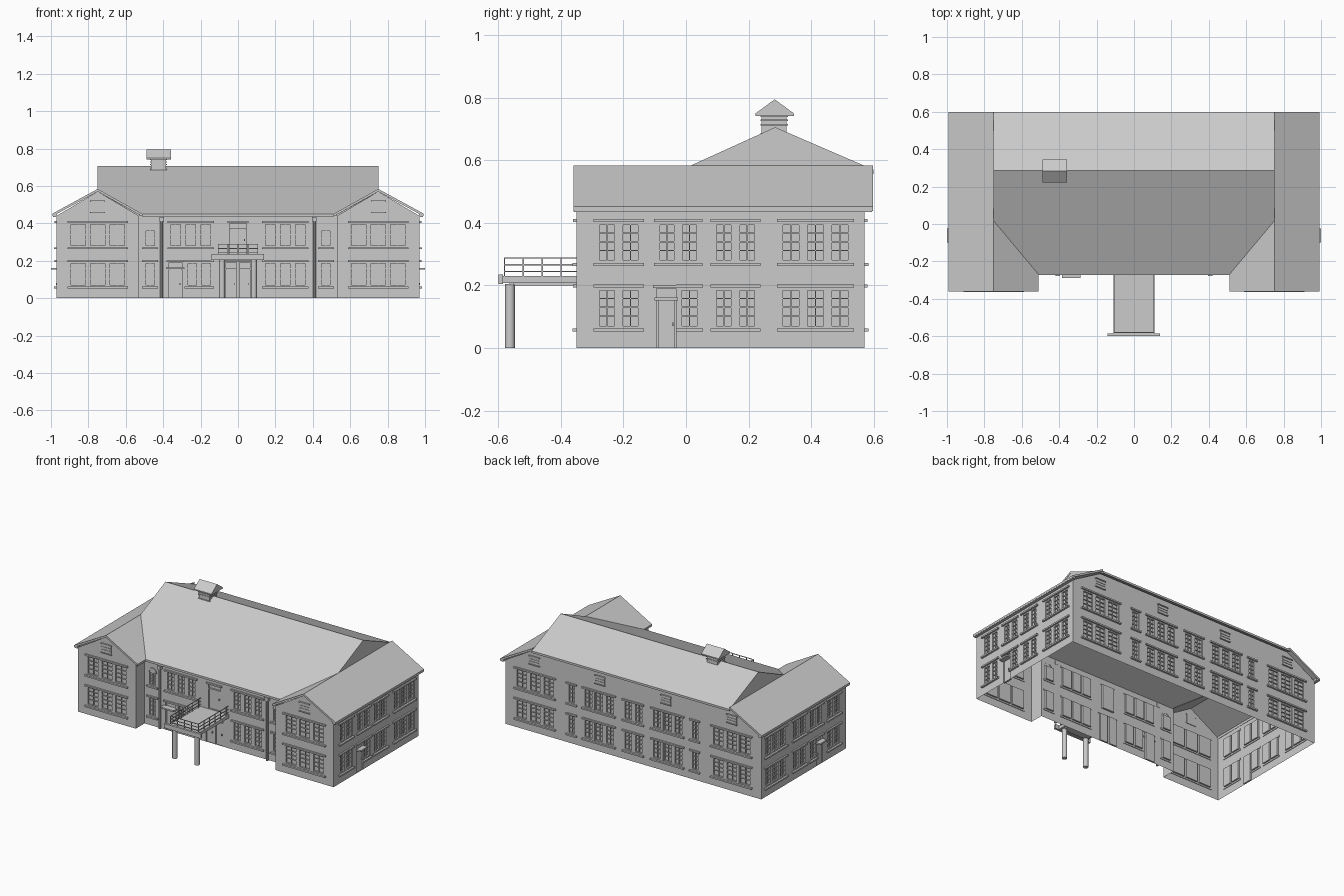
import bpy, bmesh, math
from mathutils import Vector as V

if "Cube" in bpy.data.objects:
    bpy.data.objects.remove(bpy.data.objects["Cube"])

grey = bpy.data.materials.new("plain grey")
grey.diffuse_color = (0.6, 0.6, 0.6, 1)
grey.use_nodes = True
grey.node_tree.nodes["Principled BSDF"].inputs["Base Color"].default_value = grey.diffuse_color


def finish(bm, name, recalc=True):
    if recalc:
        bmesh.ops.recalc_face_normals(bm, faces=bm.faces)
    me = bpy.data.meshes.new(name)
    bm.to_mesh(me)
    bm.free()
    me.materials.append(grey)
    ob = bpy.data.objects.new(name, me)
    bpy.context.collection.objects.link(ob)
    return ob


def prism(bm, pts, vec):
    """Closed solid: polygon pts swept along vec."""
    a = [bm.verts.new(p) for p in pts]
    b = [bm.verts.new(V(p) + V(vec)) for p in pts]
    n = len(a)
    bm.faces.new(a)
    bm.faces.new(b[::-1])
    for i in range(n):
        bm.faces.new((a[i], b[i], b[(i + 1) % n], a[(i + 1) % n]))


def box(bm, x0, x1, y0, y1, z0, z1):
    prism(bm, [(x0, y0, z0), (x1, y0, z0), (x1, y1, z0), (x0, y1, z0)], (0, 0, z1 - z0))


def cyl(bm, x, y, z0, z1, r, n=16):
    prism(bm, [(x + r * math.cos(2 * math.pi * i / n), y + r * math.sin(2 * math.pi * i / n), z0)
               for i in range(n)], (0, 0, z1 - z0))


# A facade frame is (origin, along-wall direction, outward normal)
def at(F, u, z, d=0):
    return V(F[0]) + V(F[1]) * u + V(F[2]) * d + V((0, 0, z))


def plate(bm, F, u0, u1, z0, z1, d0, d1):
    prism(bm, [at(F, u0, z0, d0), at(F, u1, z0, d0), at(F, u1, z1, d0), at(F, u0, z1, d0)],
          V(F[2]) * (d1 - d0))


def sheet(bm, F, pts):
    f = bm.faces.new([bm.verts.new(at(F, *p)) for p in pts])
    f.normal_update()
    return f


REC = -0.012   # depth of window recess


def sash(bm, F, a, b, c, e):
    t = 0.007
    for u0, u1 in ((a, a + t), (b - t, b)):
        plate(bm, F, u0, u1, c, e, REC, -0.001)
    for z0, z1 in ((c, c + t), (e - t, e)):
        plate(bm, F, a, b, z0, z1, REC, -0.001)
    m = (a + b) / 2
    plate(bm, F, m - .002, m + .002, c, e, REC, -0.005)
    for k in (.3, .52, .74):
        z = c + (e - c) * k
        plate(bm, F, a, b, z - .002, z + .002, REC, -0.005)


def facade(name, F, u0, u1, items, top=0.44):
    """Wall sheet with recessed openings plus window / door joinery."""
    holes, trim = [], bmesh.new()
    for kind, a, b, c, e, n in items:
        if kind == "vent":                      # small attic window
            plate(trim, F, a, b, c, e, -.004, .004)
            plate(trim, F, a - .005, b + .005, c - .006, c, -.004, .01)
            plate(trim, F, a - .005, b + .005, e, e + .006, -.004, .01)
            for z in (c + (e - c) / 3, c + (e - c) * 2 / 3):
                plate(trim, F, a, b, z - .002, z + .002, .004, .007)
            continue
        w = (b - a - .014 * (n - 1)) / n
        for i in range(n):
            p = a + i * (w + .014)
            holes.append((p, p + w, c, e))
            if kind == "door":
                plate(trim, F, p + .004, p + w - .004, c, c + (e - c) * .8, REC, -.006)
                plate(trim, F, p, p + w, c + (e - c) * .8, c + (e - c) * .83, REC, 0)
                plate(trim, F, p + w - .012, p + w - .008, c + .07, c + .082, -.006, .003)
            else:
                sash(trim, F, p, p + w, c, e)
        if kind == "arch":                      # curved moulding above
            m, r = (a + b) / 2, (b - a) / 2
            ang = [math.pi * i / 8 for i in range(9)]
            for s, t in zip(ang, ang[1:]):
                prism(trim, [at(F, m + q * math.cos(h), e + q * math.sin(h), -.003)
                             for q, h in ((r - .008, s), (r + .004, s), (r + .004, t), (r - .008, t))],
                      V(F[2]) * .009)
        else:
            plate(trim, F, a - .012, b + .012, e + .002, e + .012, -.004, .011)
        if kind != "door":
            plate(trim, F, a - .012, b + .012, c - .012, c - .002, -.004, .013)
    us = sorted({round(q, 5) for q in [u0, u1] + [k for h in holes for k in h[:2]]})
    zs = sorted({round(q, 5) for q in [0, top] + [k for h in holes for k in h[2:]]})
    bm = bmesh.new()
    for a, b in zip(us, us[1:]):
        for c, e in zip(zs, zs[1:]):
            m, k = (a + b) / 2, (c + e) / 2
            if not any(h[0] < m < h[1] and h[2] < k < h[3] for h in holes):
                sheet(bm, F, [(a, c), (b, c), (b, e), (a, e)])
    for a, b, c, e in holes:
        sheet(bm, F, [(a, c, REC), (b, c, REC), (b, e, REC), (a, e, REC)])
        rim = [(a, c), (b, c), (b, e), (a, e)]
        for p, q in zip(rim, rim[1:] + rim[:1]):
            sheet(bm, F, [p, q, (*q, REC), (*p, REC)])
    if V(F[1]).cross(V((0, 0, 1))).dot(V(F[2])) < 0:
        bmesh.ops.reverse_faces(bm, faces=bm.faces)
    finish(bm, name + "_wall", False)
    finish(trim, name + "_windows")


def rows(a, b, n):
    return [("win", a, b, z, z + .127, n) for z in (.064, .274)]


X, Y, Z = V((1, 0, 0)), V((0, 1, 0)), V((0, 0, 1))
for s, side in ((-1, "left"), (1, "right")):
    # Side walls with a door
    F = ((s * .97, 0, 0), Y, X * s)
    facade(side + "_side", F, -.35, .57,
           rows(-.283, -.147, 2) + rows(.09, .226, 2) + rows(.303, .525, 3) +
           [("win", -.09, .04, .274, .401, 2), ("win", -.02, .042, .064, .191, 1),
            ("door", -.094, -.032, 0, .19, 1)])
    # Wing fronts
    F = ((s * .75, -.35, 0), X, -Y)
    facade(side + "_wing_front", F, -.22, .22,
           rows(-.15, .15, 3) + [("vent", -.035, .035, .46, .515, 1)])
    bm = bmesh.new()
    sheet(bm, F, [(-.22, .44), (.22, .44), (0, .57)])
    finish(bm, side + "_wing_gable", False)
    # Return wall between wing and recessed centre
    bm = bmesh.new()
    sheet(bm, ((s * .53, 0, 0), Y, X), [(-.35, 0), (-.255, 0), (-.255, .45), (-.35, .45)])
    # Upper gable end of the main roof
    sheet(bm, ((s * .748, 0, 0), Y, X), [(.012, .57), (.57, .57), (.285, .7)])
    finish(bm, side + "_return_and_gable_end", False)
    # Side door canopy, downpipe
    bm = bmesh.new()
    box(bm, *sorted((s * .965, s * 1.0)), -.1, -.025, .152, .162)
    finish(bm, side + "_door_canopy")
    bm = bmesh.new()
    cyl(bm, s * .408, -.265, 0, .435, .008, 10)
    box(bm, s * .408 - .012, s * .408 + .012, -.277, -.253, .41, .435)
    finish(bm, side + "_downpipe")

# Recessed centre front
F = ((0, -.255, 0), X, -Y)
ends = []
for s in (-1, 1):
    a, b = sorted((s * .44, s * .5))
    ends += [("win", a, b, .064, .191, 1), ("arch", a, b, .274, .365, 1)]
    a, b = sorted((s * .14, s * .365))
    ends.append(("win", a, b, .274, .401, 3))
facade("centre_front", F, -.53, .53, ends + [
    ("win", .14, .365, .064, .191, 3), ("win", -.275, -.14, .064, .191, 2),
    ("door", -.37, -.3, 0, .19, 1), ("door", -.065, .065, 0, .19, 2),
    ("door", -.045, .045, .235, .4, 1)], .45)
bm = bmesh.new()
box(bm, -.385, -.285, -.29, -.25, .155, .165)
finish(bm, "front_side_door_canopy")

# Back wall
F = ((0, .57, 0), X, Y)
back = rows(-.07, .07, 2)
for s in (-1, 1):
    for a, b, n in ((.6, .89, 3), (.44, .495, 1), (.145, .375, 3)):
        back += rows(*sorted((s * a, s * b)), n)
    back += [("vent", s * c - .035, s * c + .035, .465, .515, 1) for c in (.75, .25)]
facade("back", F, -.97, .97, back)
bm = bmesh.new()
f = sheet(bm, F, [(-.97, .44), (-.75, .565), (.75, .565), (.97, .44)])
bmesh.ops.reverse_faces(bm, faces=[f])
finish(bm, "back_upper_wall", False)

# Roof slabs
bm = bmesh.new()
D = (0, 0, -.014)
prism(bm, [(-.75, .285, .706), (-.75, .012, .582), (-.51, -.27, .45),
           (.51, -.27, .45), (.75, .012, .582), (.75, .285, .706)], D)
prism(bm, [(-.75, .285, .706), (.75, .285, .706), (.75, .6, .57), (-.75, .6, .57)], D)
for s in (-1, 1):
    prism(bm, [(s * .75, -.36, .584), (s * .51, -.36, .45), (s * .51, -.27, .45),
               (s * .75, .02, .584)], D)
    prism(bm, [(s * .75, -.36, .584), (s * .992, -.36, .452), (s * .992, .598, .452),
               (s * .75, .598, .584)], D)
finish(bm, "roof")
# Gutters
bm = bmesh.new()
box(bm, -.51, .51, -.272, -.255, .436, .45)
for s in (-1, 1):
    box(bm, *sorted((s * .968, s * .99)), -.357, .595, .435, .453)
finish(bm, "gutters")

# Roof ventilator
bm = bmesh.new()
box(bm, -.465, -.385, .242, .322, .66, .748)
for z in (.683, .712, .726, .738):
    box(bm, -.47, -.38, .238, .326, z, z + .005)
prism(bm, [(-.49, .222, .742), (-.49, .345, .742), (-.49, .345, .75),
           (-.49, .2835, .795), (-.49, .222, .75)], (.133, 0, 0))
finish(bm, "roof_ventilator")

# Porch: deck, front beam, columns
bm = bmesh.new()
box(bm, -.11, .11, -.585, -.255, .208, .23)
box(bm, -.095, .095, -.565, -.255, .2, .208)
box(bm, -.143, .138, -.6, -.585, .205, .235)
finish(bm, "porch_deck")
bm = bmesh.new()
for x in (-.085, .085):
    cyl(bm, x, -.563, 0, .205, .016, 20)
ob = finish(bm, "porch_columns")
ob.select_set(True)
bpy.context.view_layer.objects.active = ob
bpy.ops.object.shade_smooth_by_angle()
# Balcony railing
bm = bmesh.new()
r = .002
for z in (.245, .266, .288):
    for x in (-.105, .105):
        box(bm, x - r, x + r, -.58, -.255, z - r, z + r)
    box(bm, -.105, .105, -.58 - r, -.58 + r, z - r, z + r)
for x in (-.105, .105):
    for y in (-.58, -.52, -.46, -.4, -.34, -.28):
        box(bm, x - r, x + r, y - r, y + r, .23, .289)
for x in (-.053, 0, .053):
    box(bm, x - r, x + r, -.58 - r, -.58 + r, .23, .289)
finish(bm, "balcony_railing")
